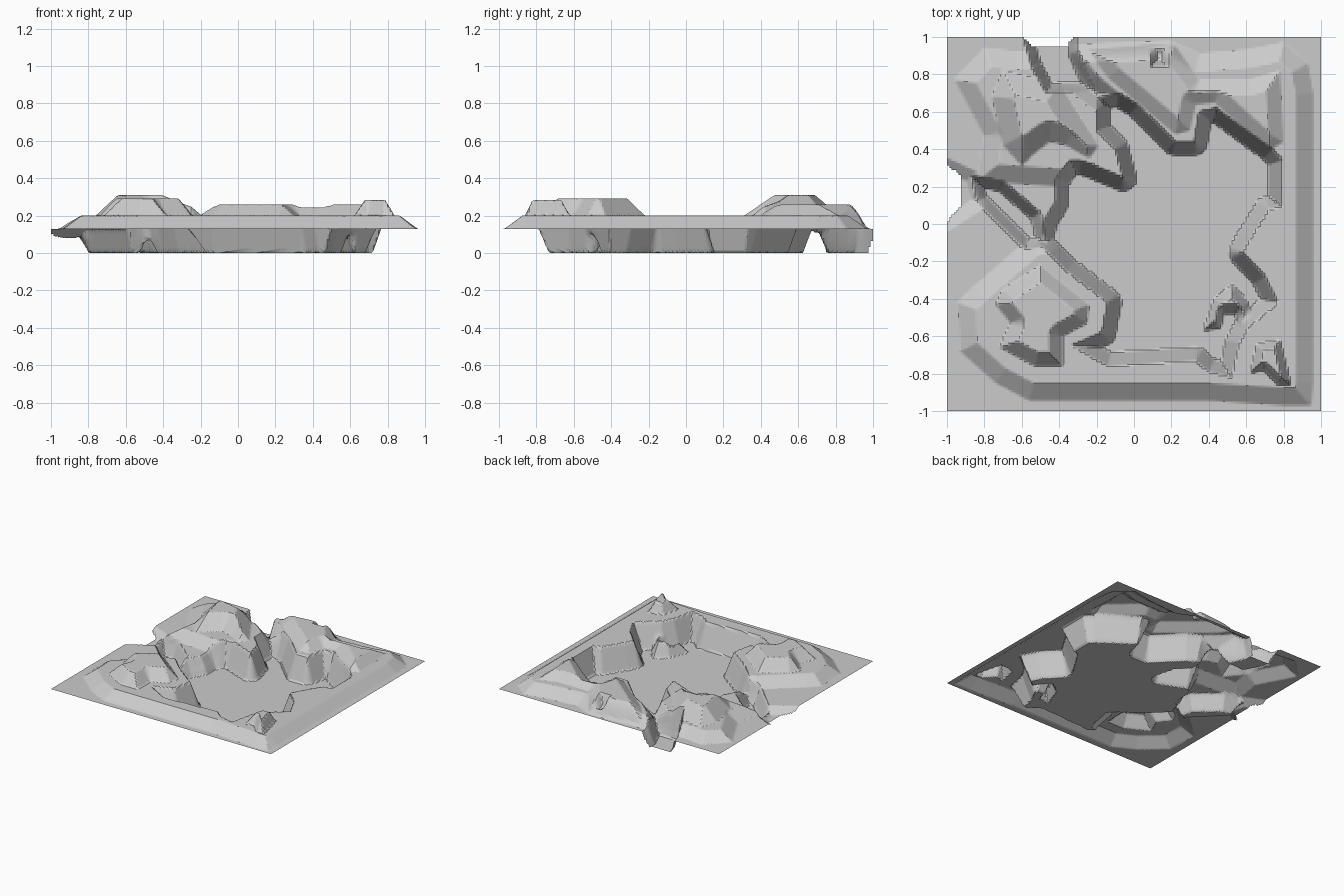
import bpy, bmesh, math

N = 160          # grid cells per side
BASE = 0.13      # level of the outer border


def depth_inside(poly, x, y):
    """Distance to the outline when inside the polygon, otherwise 0."""
    inside, best = False, 9.0
    for i in range(len(poly)):
        ax, ay = poly[i - 1]
        bx, by = poly[i]
        if (ay > y) != (by > y) and x < (bx - ax) * (y - ay) / (by - ay) + ax:
            inside = not inside
        dx, dy = bx - ax, by - ay
        t = ((x - ax) * dx + (y - ay) * dy) / (dx * dx + dy * dy)
        t = min(1.0, max(0.0, t))
        best = min(best, math.hypot(x - ax - t * dx, y - ay - t * dy))
    return best if inside else 0.0


# raised plateau ring around the basin
plateau = [(-.96, .77), (-.80, .94), (-.62, .92), (-.3, .96), (.2, .98), (.35, .91),
           (.6, .93), (.8, .97), (.93, .86), (.96, .7), (.96, -.85), (.95, -.97),
           (.8, -.97), (.4, -.945), (-.56, -.945), (-.74, -.85), (-.93, -.68), (-.94, -.42),
           (-.86, -.34), (-.56, -.08), (-.48, -.06), (-.4, .08), (-.38, .2), (-.84, .23),
           (-.80, .47)]
# hills
hill_nw = [(-.76, .68), (-.70, .82), (-.40, .75), (-.19, .42), (-.24, .35),
           (-.36, .42), (-.45, .44), (-.53, .38), (-.60, .31), (-.70, .42)]
hill_ne = [(-.25, .93), (-.14, .78), (.22, .48), (.30, .50), (.33, .64), (.43, .65),
           (.72, .39), (.80, .44), (.78, .82), (.62, .77), (.35, .77), (.22, .95), (.1, .96)]
hill_sw = [(-.74, -.43), (-.70, -.35), (-.50, -.22), (-.24, -.43), (-.25, -.53),
           (-.38, -.60), (-.38, -.76), (-.53, -.76), (-.72, -.66), (-.66, -.53)]
hill_se = [(.62, -.80), (.66, -.64), (.78, -.62), (.84, -.86), (.77, -.86), (.69, -.78)]
# main basin, outlined along its top edge
basin = [(-.20, .68), (-.08, .70), (.02, .64), (.22, .44), (.32, .44), (.35, .60),
         (.44, .62), (.74, .40), (.79, .34), (.79, .09), (.72, .08), (.62, -.08),
         (.58, -.15), (.70, -.28), (.77, -.42), (.61, -.55), (.56, -.64), (.52, -.82),
         (.40, -.79), (.33, -.73), (-.14, -.76), (-.33, -.65), (-.17, -.58), (-.14, -.42),
         (-.36, -.25), (-.51, -.10), (-.48, .02), (-.42, .12), (-.42, .24), (-.34, .34),
         (-.28, .34), (-.06, .25), (-.10, .40), (-.20, .50)]
# outlets and gullies
ledge = [(-.50, .78), (-.32, .95), (-.20, .80), (-.07, .69), (-.20, .60), (-.32, .69)]
north_gully = [(-.62, 1.1), (-.30, 1.1), (-.30, .92), (-.21, .71), (-.47, .70), (-.55, .85)]
west_mouth = [(-1.1, .40), (-.84, .28), (-.78, .10), (-.86, .05), (-1.1, -.10)]
west_gully = [(-.87, .26), (-.70, .23), (-.50, .06), (-.46, -.11), (-.58, -.14), (-.84, .12)]
north_dent = [(.08, .96), (.09, .84), (.18, .84), (.20, .96)]
# low spur standing in the basin
spur = [(.37, -.57), (.43, -.40), (.53, -.32), (.61, -.42), (.66, -.54), (.58, -.60),
        (.54, -.48), (.48, -.48), (.46, -.56)]
# gaps in the border where the outlets leave
north_gap = [(-.60, 1.01), (-.54, .95), (-.36, .95), (-.31, 1.01)]
west_gap = [(-1.01, .32), (-.92, .26), (-.92, .10), (-1.01, 0)]

# outline, target level, slope width, applied in order
STEPS = [(plateau, .20, .095), (hill_nw, .31, .11), (hill_ne, .26, .08),
         (hill_sw, .293, .075), (hill_se, .285, .04), (north_dent, .16, .04),
         (ledge, .11, .07), (north_gully, 0, .05), (west_mouth, .08, .07),
         (west_gully, 0, .055), (basin, 0, .07), (spur, .11, .05)]
BOXES = [(min(p[0] for p in s[0]), max(p[0] for p in s[0]),
          min(p[1] for p in s[0]), max(p[1] for p in s[0])) for s in STEPS]


def height(x, y):
    z = BASE
    for (poly, level, width), (x0, x1, y0, y1) in zip(STEPS, BOXES):
        if x0 < x < x1 and y0 < y < y1:
            rising = poly in (plateau, hill_nw, hill_ne, hill_sw, hill_se, spur)
            t = min(1.0, depth_inside(poly, x, y) / width)
            target = z + (level - z) * t
            z = max(z, target) if rising else min(z, target)
    return z


# terrain sheet
bm = bmesh.new()
bmesh.ops.create_grid(bm, x_segments=N, y_segments=N, size=1)
for v in bm.verts:
    v.co.z = height(v.co.x, v.co.y)

# open the border gaps
gone = []
for f in bm.faces:
    c = f.calc_center_median()
    if c.x < -.9 or c.y > .93:
        if depth_inside(north_gap, c.x, c.y) or depth_inside(west_gap, c.x, c.y):
            gone.append(f)
bmesh.ops.delete(bm, geom=gone, context='FACES')

mesh = bpy.data.meshes.new("terrain_basin")
bm.to_mesh(mesh)
bm.free()
terrain = bpy.data.objects.new("terrain_basin", mesh)
bpy.context.collection.objects.link(terrain)
